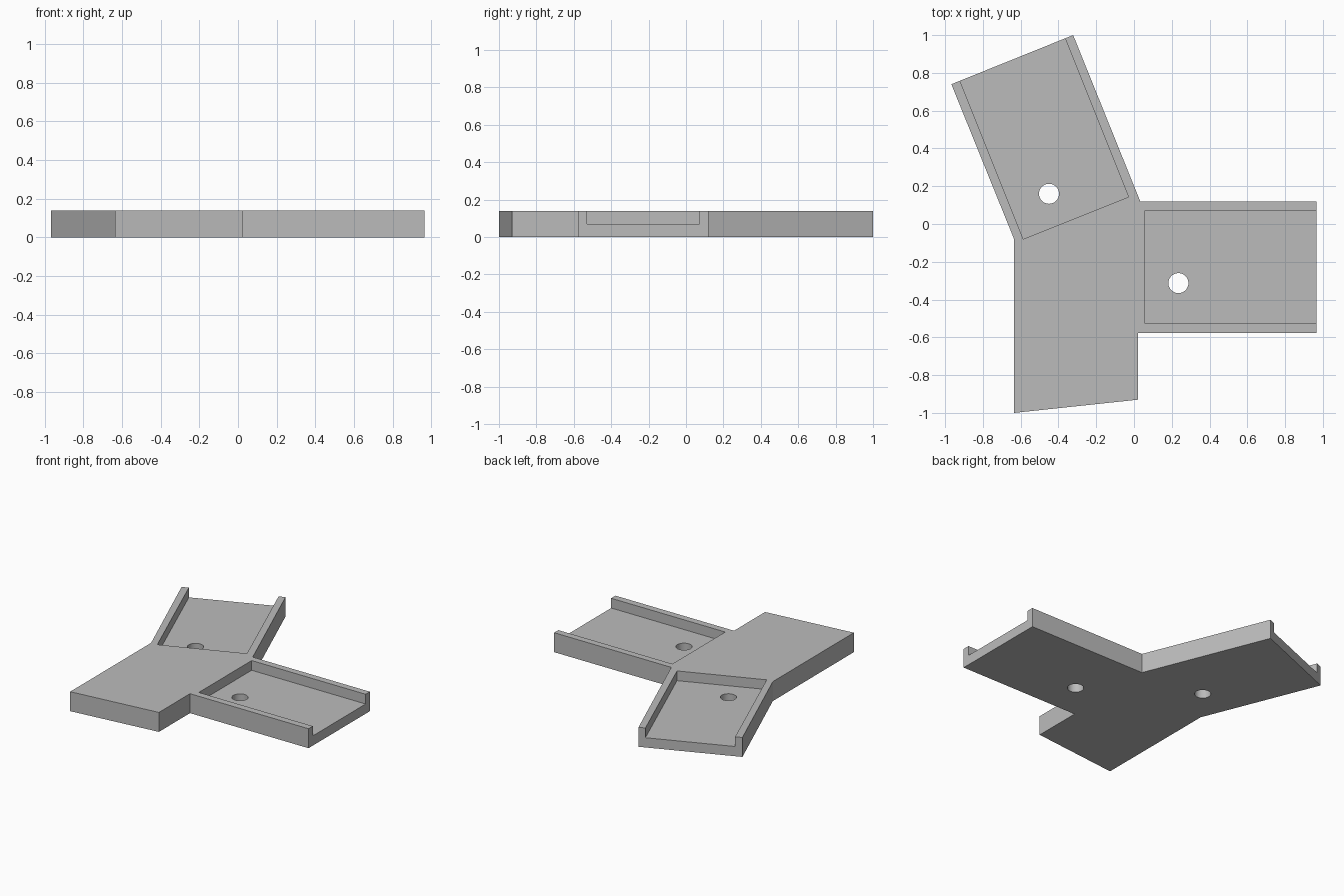
import bpy
import bmesh
from math import radians
from mathutils import Matrix, Vector

cube = bpy.data.objects.get("Cube")
if cube:
    bpy.data.objects.remove(cube, do_unlink=True)

HEIGHT, FLOOR = 0.14, 0.07

grey = bpy.data.materials.new("plain_grey")
grey.use_nodes = True
colour = (0.5, 0.5, 0.5, 1)
grey.diffuse_color = colour
grey.node_tree.nodes["Principled BSDF"].inputs["Base Color"].default_value = colour


def prism(name, outline, z0, z1):
    """Extrude a flat outline between two heights."""
    bm = bmesh.new()
    face = bm.faces.new([bm.verts.new((x, y, z0)) for x, y in outline])
    out = bmesh.ops.extrude_face_region(bm, geom=[face])
    top = [v for v in out["geom"] if isinstance(v, bmesh.types.BMVert)]
    bmesh.ops.translate(bm, verts=top, vec=(0, 0, z1 - z0))
    bmesh.ops.recalc_face_normals(bm, faces=bm.faces)
    mesh = bpy.data.meshes.new(name)
    bm.to_mesh(mesh)
    bm.free()
    mesh.materials.append(grey)
    obj = bpy.data.objects.new(name, mesh)
    bpy.context.collection.objects.link(obj)
    return obj


def cut(target, cutter):
    """Subtract a cutter, then discard it."""
    mod = target.modifiers.new(cutter.name, "BOOLEAN")
    mod.operation, mod.solver, mod.object = "DIFFERENCE", "EXACT", cutter
    bpy.context.view_layer.objects.active = target
    bpy.ops.object.modifier_apply(modifier=mod.name)
    bpy.data.objects.remove(cutter, do_unlink=True)


# Branching body with a stem and two arms
body = prism("branched_tray", [
    (-0.635, -1), (0.022, -0.93), (0.022, -0.577), (0.965, -0.577), (0.965, 0.12),
    (0.033, 0.12), (-0.322, 1), (-0.967, 0.74), (-0.635, -0.08)], 0, HEIGHT)

# Open-ended pocket and round hole in each arm: pocket start, direction, hole
arms = [((0.058, -0.228), 0, (0.235, -0.313)),
        ((-0.308, 0.032), 111.8, (-0.45, 0.16))]
for start, angle, hole in arms:
    turn = Matrix.Rotation(radians(angle), 2)
    corners = [Vector(start) + turn @ Vector(p)
               for p in ((0, -0.3), (1.2, -0.3), (1.2, 0.3), (0, 0.3))]
    cut(body, prism("pocket_cutter", corners, FLOOR, HEIGHT + 0.1))
    ring = [Vector(hole) + Matrix.Rotation(radians(i * 7.5), 2) @ Vector((0.053, 0))
            for i in range(48)]
    cut(body, prism("hole_cutter", ring, -0.1, HEIGHT + 0.1))

# Crisp flat faces with rounded hole walls
body.select_set(True)
bpy.context.view_layer.objects.active = body
bpy.ops.object.shade_smooth_by_angle(angle=radians(20))
